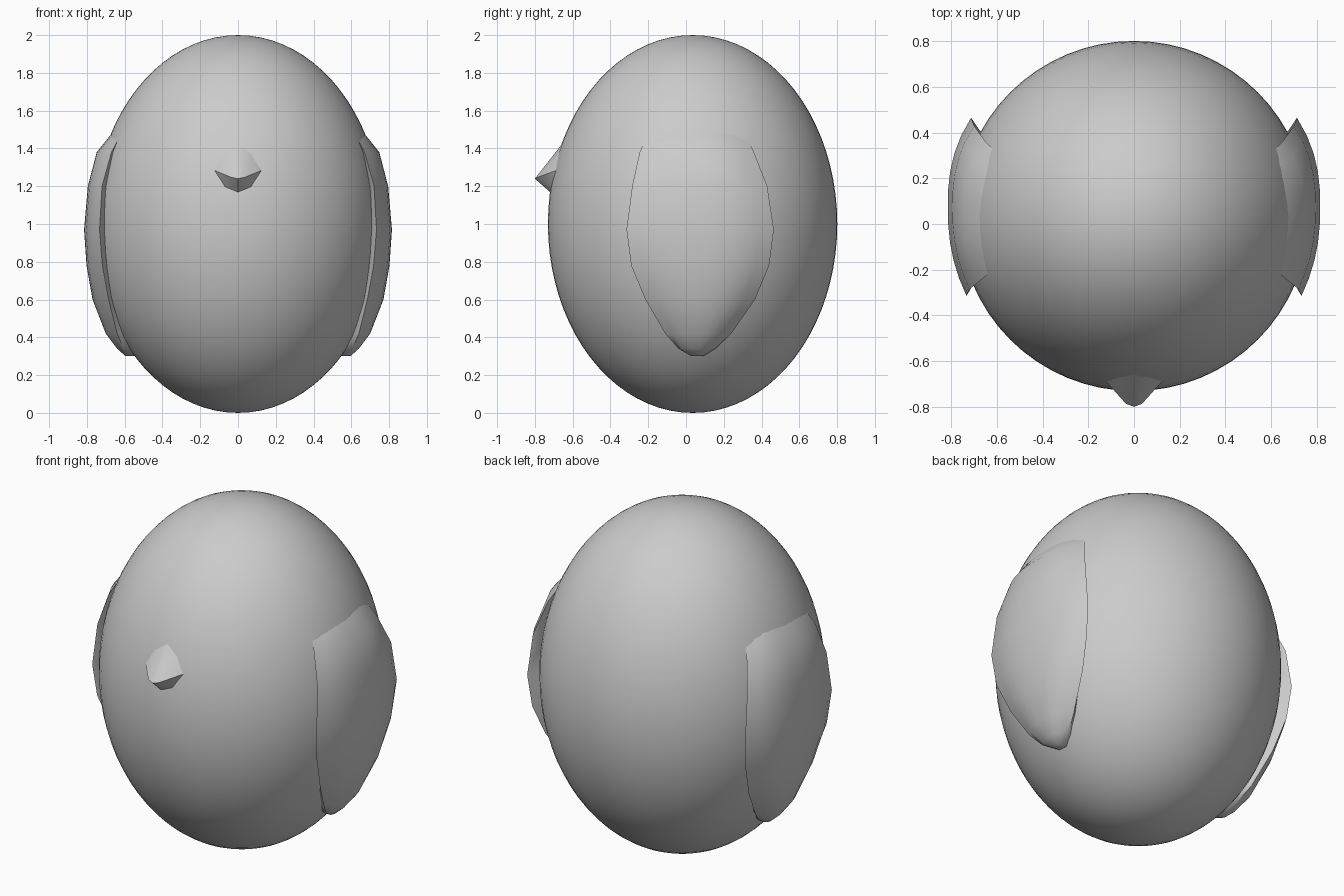
import bpy, bmesh, math

if "Cube" in bpy.data.objects:
    bpy.data.objects.remove(bpy.data.objects["Cube"])

grey = bpy.data.materials.new("plain grey")
grey.diffuse_color = (0.6, 0.6, 0.6, 1)
grey.use_nodes = True
grey.node_tree.nodes["Principled BSDF"].inputs["Base Color"].default_value = grey.diffuse_color

BODY_R, BODY_Y = 0.766, 0.035


def finish(bm, name, angle):
    bmesh.ops.recalc_face_normals(bm, faces=bm.faces)
    me = bpy.data.meshes.new(name)
    bm.to_mesh(me)
    bm.free()
    ob = bpy.data.objects.new(name, me)
    bpy.context.collection.objects.link(ob)
    me.materials.append(grey)
    bpy.ops.object.select_all(action='DESELECT')
    ob.select_set(True)
    bpy.context.view_layer.objects.active = ob
    bpy.ops.object.shade_smooth_by_angle(angle=math.radians(angle))
    return ob


def body_x(y, z):
    # half width of the egg at a given depth and height
    return math.sqrt(max(0, BODY_R ** 2 * (1 - (z - 1) ** 2) - (y - BODY_Y) ** 2))


# Egg body
bm = bmesh.new()
bmesh.ops.create_uvsphere(bm, u_segments=64, v_segments=40, radius=1)
for v in bm.verts:
    v.co = (v.co.x * BODY_R, v.co.y * BODY_R + BODY_Y, v.co.z + 1)
finish(bm, "body", 60)

# Wings: rows of (z, ridge x, edge x, front y, back y)
ROWS = [(0.30, .595, .585, .03, .09), (0.34, .64, .605, -.04, .155),
        (0.42, .70, .64, -.11, .24), (0.60, .77, .685, -.215, .365),
        (0.78, .802, .718, -.29, .44), (0.97, .815, .733, -.315, .465),
        (1.20, .795, .72, -.285, .43), (1.38, .748, .67, -.245, .36),
        (1.48, .668, .617, -.20, .31), (1.56, .60, .55, -.12, .25)]
N = 10


def add_wing(name, side):
    bm = bmesh.new()
    loops = []
    for z, ridge, edge, y0, y1 in ROWS:
        outer, inner = [], []
        for i in range(N + 1):
            t = i / N
            y = y0 + (y1 - y0) * t
            e = edge - 0.02 * t
            bulge = 1 - abs(2 * t - 1) ** 2.4
            outer.append(bm.verts.new((side * (e + (ridge - edge + 0.02 * t) * bulge), y, z)))
            if 0 < i < N:
                x = min(e, body_x(y, z) - 0.02)
                inner.append(bm.verts.new((side * x, y, z)))
        loops.append(outer + inner[::-1])
    for a, b in zip(loops, loops[1:]):
        for i in range(len(a)):
            j = (i + 1) % len(a)
            bm.faces.new((a[i], a[j], b[j], b[i]))
    bm.faces.new(loops[0])
    bm.faces.new(loops[-1])
    finish(bm, name, 50)


add_wing("right_wing", 1)
add_wing("left_wing", -1)

# Beak: hull between a base ring sunk in the body and a blunt tip
bm = bmesh.new()
base = [(.14, -.67, 1.29), (.075, -.655, 1.39), (.075, -.70, 1.19)]
points = [(s * x, y, z) for x, y, z in base for s in (1, -1)]
points += [(0, -.655, 1.425), (0, -.715, 1.165), (0, -.80, 1.24),
           (.035, -.787, 1.247), (-.035, -.787, 1.247), (0, -.5, 1.29)]
for p in points:
    bm.verts.new(p)
bmesh.ops.convex_hull(bm, input=bm.verts)
finish(bm, "beak", 40)
